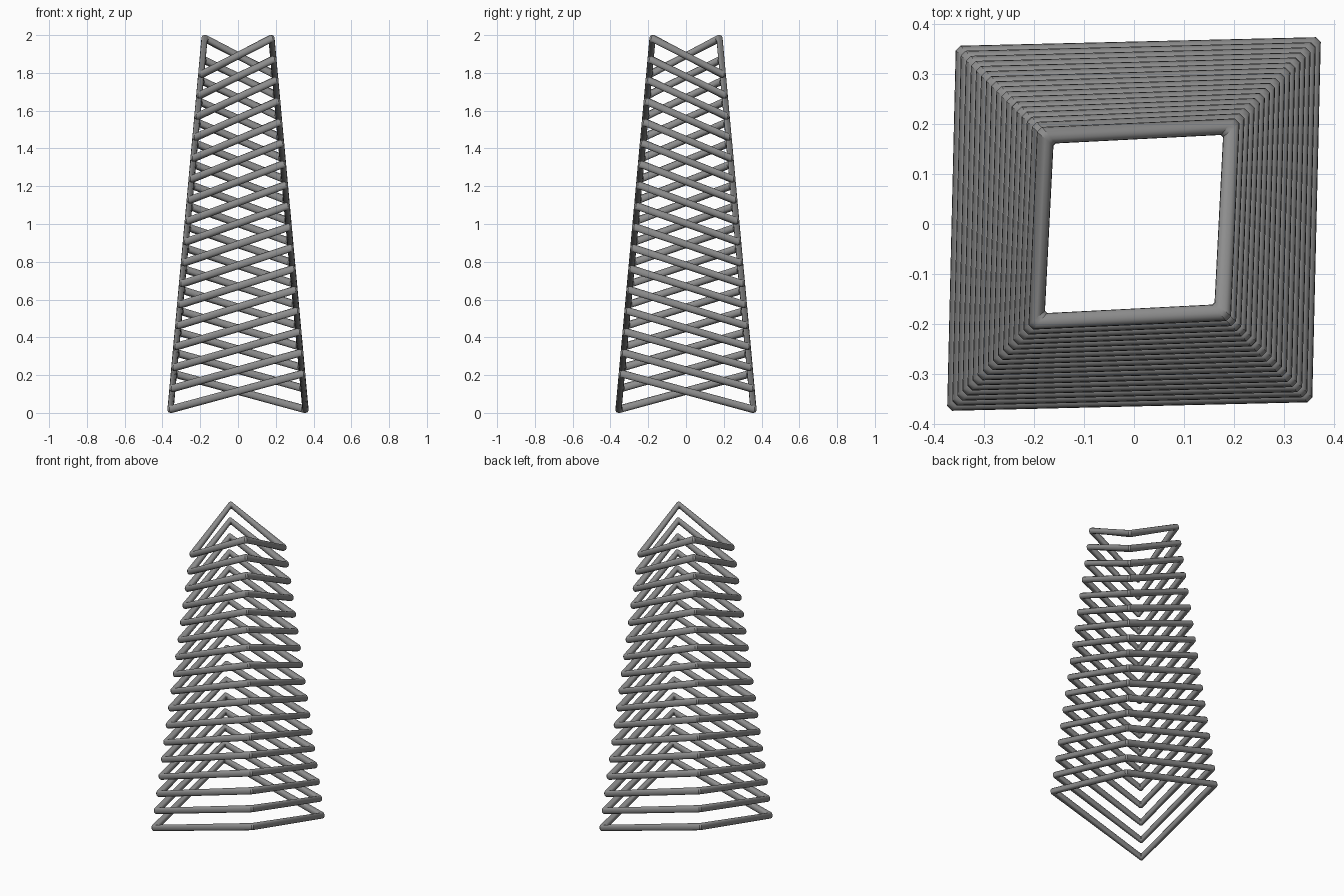
import bpy
import bmesh
from math import cos, sin, tau, copysign

cube = bpy.data.objects.get("Cube")
if cube:
    bpy.data.objects.remove(cube, do_unlink=True)

RINGS = 17          # stacked square hoops
HALF_THICK = 0.0165 # rod, across
HALF_TALL = 0.0205  # rod, up and down
SIDES = 16
RISE = 0.185        # height between low and high corners of a hoop
HEIGHT = 2.0
BASE_HALF = 0.357
TAPER = 0.0916      # inward lean per unit of height
CORNER = 0.007      # small cut at each corner

# Rod material
grey = bpy.data.materials.new("metal_grey")
grey.use_nodes = True
colour = (0.27, 0.27, 0.27, 1)
grey.diffuse_color = colour
grey.node_tree.nodes["Principled BSDF"].inputs["Base Color"].default_value = colour


def soften(value):
    """Fill out the round rod section slightly."""
    return copysign(abs(value) ** 0.85, value)


# Rod cross-section: outward and upward offsets
profile = [(soften(cos(tau * k / SIDES)), soften(sin(tau * k / SIDES)))
           for k in range(SIDES)]


def add_hoop(name, low):
    """Saddle-shaped square hoop: corners alternate low and high on the taper."""
    bm = bmesh.new()
    sections = []
    for sx, sy in ((-1, -1), (1, -1), (1, 1), (-1, 1)):
        z = low if sx == sy else low + RISE
        half = BASE_HALF - TAPER * (z - HALF_TALL)
        # two sections per corner, in order around the hoop
        for cut_x in ((False, True) if sx != sy else (True, False)):
            section = []
            for out, up in profile:
                reach = half + HALF_THICK * out
                cut = reach - CORNER * (1 + 0.4 * out)
                x, y = (cut, reach) if cut_x else (reach, cut)
                section.append(bm.verts.new((sx * x, sy * y, z + HALF_TALL * up)))
            sections.append(section)
    # entering each corner along y keeps x full, along x keeps y full
    if sections[0][0].co.x > sections[1][0].co.x:
        sections = [s for i in range(0, len(sections), 2)
                    for s in (sections[i + 1], sections[i])]
    for i, section in enumerate(sections):
        following = sections[(i + 1) % len(sections)]
        for k in range(SIDES):
            j = (k + 1) % SIDES
            bm.faces.new((section[k], section[j], following[j], following[k]))
    bmesh.ops.recalc_face_normals(bm, faces=bm.faces)
    mesh = bpy.data.meshes.new(name)
    bm.to_mesh(mesh)
    bm.free()
    mesh.materials.append(grey)
    hoop = bpy.data.objects.new(name, mesh)
    bpy.context.collection.objects.link(hoop)
    return hoop


# Tower of hoops
step = (HEIGHT - 2 * HALF_TALL - RISE) / (RINGS - 1)
bpy.ops.object.select_all(action="DESELECT")
for i in range(RINGS):
    hoop = add_hoop(f"hoop_{i + 1}", HALF_TALL + i * step)
    hoop.select_set(True)
    bpy.context.view_layer.objects.active = hoop
bpy.ops.object.shade_smooth_by_angle()
